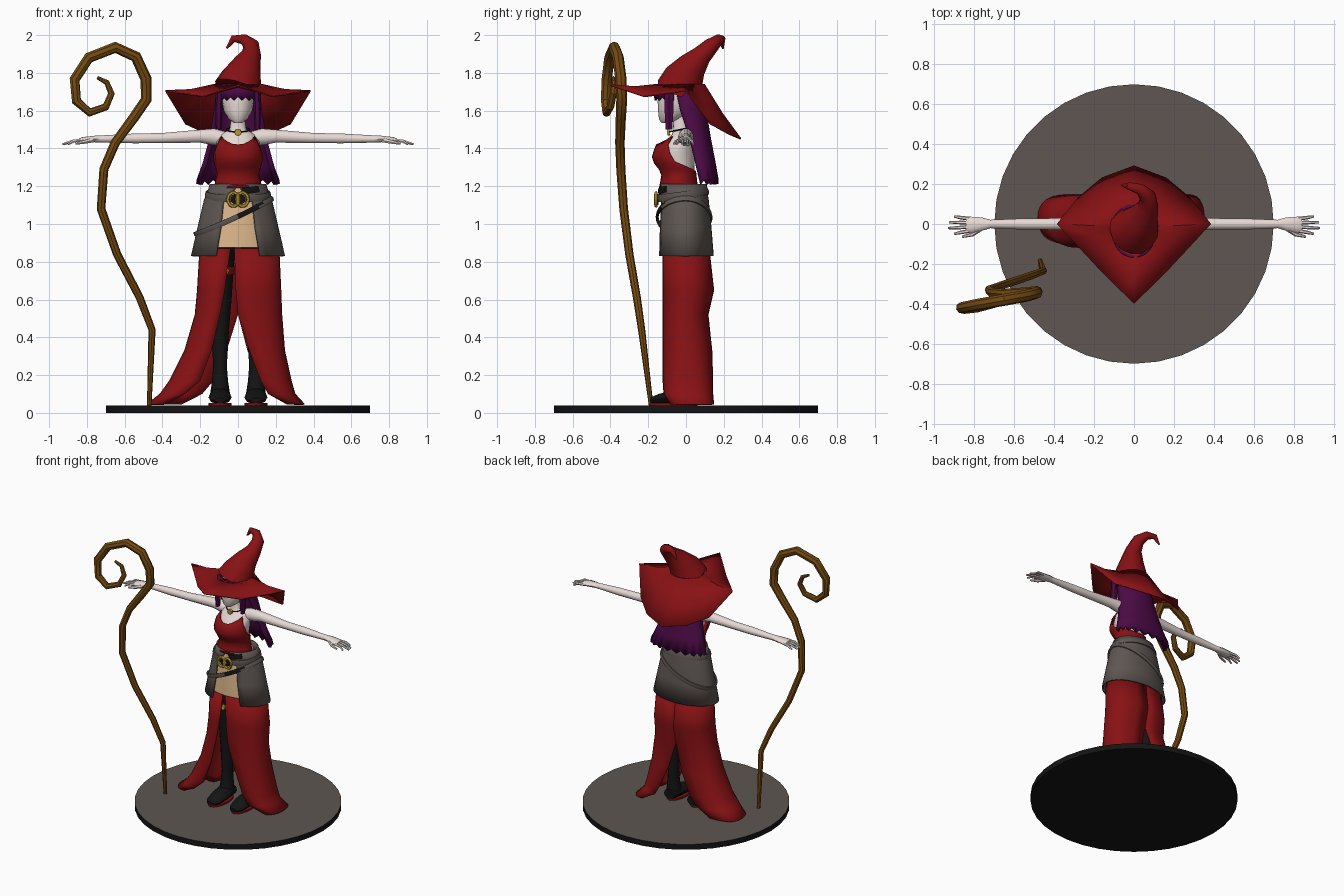
import bpy, bmesh, math
from mathutils import Vector

if "Cube" in bpy.data.objects:
    bpy.data.objects.remove(bpy.data.objects["Cube"])

def mat(name, r, g, b):
    lin = [((c / 255 + 0.055) / 1.055) ** 2.4 if c > 10 else c / 255 / 12.92 for c in (r, g, b)]
    m = bpy.data.materials.new(name)
    m.diffuse_color = (*lin, 1)
    m.use_nodes = True
    m.node_tree.nodes["Principled BSDF"].inputs["Base Color"].default_value = m.diffuse_color
    return m

RED, GREY = mat("red cloth", 136, 17, 20), mat("grey", 94, 86, 82)
BLACK, SKIN = mat("black", 20, 20, 20), mat("pale skin", 236, 222, 217)
TAN, HAIR = mat("tan", 222, 184, 140), mat("purple hair", 76, 10, 70)
GOLD, WOOD = mat("gold", 205, 165, 45), mat("wood", 117, 74, 18)

def interp(x, keys):
    """Piecewise linear lookup; keys are (x, value) with x rising."""
    if x <= keys[0][0]:
        return keys[0][1]
    for (a, p), (b, q) in zip(keys, keys[1:]):
        if x <= b:
            return p + (q - p) * (x - a) / (b - a)
    return keys[-1][1]

def finish(name, bm, mats, thick=0):
    bmesh.ops.recalc_face_normals(bm, faces=bm.faces)
    me = bpy.data.meshes.new(name)
    bm.to_mesh(me)
    bm.free()
    ob = bpy.data.objects.new(name, me)
    bpy.context.collection.objects.link(ob)
    for m in mats:
        me.materials.append(m)
    if thick:
        so = ob.modifiers.new("thickness", "SOLIDIFY")
        so.thickness, so.offset = thick, 0
    return ob

def loft(name, rows, m, closed=True, caps=True, thick=0):
    bm = bmesh.new()
    vs = [[bm.verts.new(p) for p in row] for row in rows]
    n = len(rows[0])
    for a, b in zip(vs, vs[1:]):
        for i in range(n if closed else n - 1):
            j = (i + 1) % n
            bm.faces.new((a[i], a[j], b[j], b[i]))
    if closed and caps:
        bm.faces.new(vs[0])
        bm.faces.new(vs[-1])
    return finish(name, bm, [m], thick)

def ring(x, y, z, rx, ry, n=16):
    return [(x + rx * math.cos(k * math.tau / n), y + ry * math.sin(k * math.tau / n), z) for k in range(n)]

def stack(name, data, m, n=16, **kw):
    """Loft of level ellipses (x, y, z, rx, ry)."""
    return loft(name, [ring(*d, n) for d in data], m, **kw)

def sweep(name, pts, radii, m, n=8, closed=False):
    pts = [Vector(p) for p in pts]
    rows, normal = [], None
    for i, p in enumerate(pts):
        if closed:
            t = pts[(i + 1) % len(pts)] - pts[i - 1]
        else:
            t = pts[min(i + 1, len(pts) - 1)] - pts[max(i - 1, 0)]
        t.normalize()
        if normal is None:
            normal = Vector((0, 0, 1)) if abs(t.z) < 0.9 else Vector((0, 1, 0))
        normal = (normal - t * normal.dot(t)).normalized()
        side = t.cross(normal)
        r = radii[i] if isinstance(radii, list) else radii
        a, b = r if isinstance(r, tuple) else (r, r)
        rows.append([p + side * a * math.cos(k * math.tau / n) + normal * b * math.sin(k * math.tau / n)
                     for k in range(n)])
    if closed:
        rows.append(rows[0])
    ob = loft(name, rows, m, caps=not closed)
    return ob

# Base disc: black with a grey top
bm = bmesh.new()
bmesh.ops.create_cone(bm, cap_ends=True, segments=36, radius1=0.70, radius2=0.70, depth=0.04)
bmesh.ops.translate(bm, vec=(0, 0, 0.02), verts=bm.verts)
for f in bm.faces:
    f.material_index = 1 if f.normal.z > 0.5 else 0
finish("base", bm, [BLACK, GREY])

# Staff with a spiral head
staff = [(-.47, -.185, .04), (-.455, -.235, .44), (-.52, -.26, .61), (-.64, -.30, .84), (-.725, -.33, 1.08),
         (-.71, -.345, 1.29), (-.65, -.35, 1.43), (-.55, -.345, 1.565), (-.485, -.34, 1.66), (-.488, -.345, 1.77),
         (-.54, -.36, 1.885), (-.65, -.38, 1.935), (-.79, -.405, 1.88), (-.865, -.42, 1.765), (-.855, -.425, 1.65),
         (-.785, -.42, 1.59), (-.70, -.40, 1.62), (-.67, -.385, 1.69), (-.695, -.38, 1.75), (-.745, -.385, 1.775)]
sweep("staff", staff, [.012, .019, .021, .022, .023, .024, .025, .027, .029, .03, .03, .03, .029, .028, .026,
                       .023, .02, .018, .015, .009], WOOD)

# Hat brim: dipping pointed edge
half = [(0, -.40, 1.735), (.18, -.22, 1.675), (.385, 0, 1.705), (.28, .13, 1.53), (.16, .23, 1.475), (0, .29, 1.45)]
keys = [Vector(p) for p in half + [(-x, y, z) for x, y, z in half[-2::-1]]]
edge = [a.lerp(b, k / 3) for a, b in zip(keys, keys[1:]) for k in range(3)]
inner = []
for p in edge:
    a = math.atan2(p.y + .02, p.x)
    inner.append(Vector((.115 * math.cos(a), -.02 + .115 * math.sin(a), 1.74)))
mid = [a.lerp(b, .5) + Vector((0, 0, -.012)) for a, b in zip(inner, edge)]
loft("hat_brim", [edge, mid, inner], RED, caps=False, thick=.008)
# Hat crown: bent, curling cone
sweep("hat_crown", [(0, -.03, 1.715), (.02, -.01, 1.775), (.045, .035, 1.84), (.07, .085, 1.895), (.07, .135, 1.945),
                    (.03, .175, 1.978), (-.025, .19, 1.98), (-.06, .195, 1.93)],
      [.128, .108, .078, .053, .042, .028, .019, .005], RED, 14)

# Head, neck and chest
stack("head", [(0, -.105, 1.535, .02, .025), (0, -.085, 1.555, .05, .058), (0, -.06, 1.60, .076, .088),
               (0, -.055, 1.65, .084, .095), (0, -.05, 1.70, .085, .095), (0, -.045, 1.745, .07, .08)], SKIN)
stack("chest", [(0, -.03, 1.22, .09, .075), (0, -.035, 1.30, .098, .08), (0, -.05, 1.38, .115, .098),
                (0, -.035, 1.435, .115, .08), (0, -.02, 1.475, .09, .055), (0, -.025, 1.50, .045, .042),
                (0, -.035, 1.57, .035, .037)], SKIN)

# Bodice: high in front, low at the back
front = [(1.19, -.14), (1.27, -.125), (1.32, -.165), (1.36, -.18), (1.42, -.155), (1.46, -.10)]
back = [(1.19, .06), (1.28, .05), (1.4, .055)]
width = [(1.19, .125), (1.27, .108), (1.35, .132), (1.42, .122), (1.46, .112)]
rows = []
for k in range(8):
    row = []
    for i in range(28):
        a = i * math.tau / 28
        top = interp(-math.sin(a), [(-1, 1.28), (0, 1.33), (.35, 1.40), (.62, 1.465), (1, 1.42)])
        z = 1.19 + (top - 1.19) * k / 7
        yf, yb = interp(z, front), interp(z, back)
        row.append((interp(z, width) * math.cos(a), (yf + yb) / 2 + (yb - yf) / 2 * math.sin(a), z))
    rows.append(row)
loft("bodice", rows, RED, caps=False, thick=.006)

# Necklace
sweep("necklace_cord", [(.062 * math.cos(a), -.03 + .06 * math.sin(a), 1.50 - .012 * math.sin(a) * -1)
                        for a in [k * math.tau / 16 for k in range(16)]], .004, BLACK, 5, True)
sweep("pendant", [(0, -.085, 1.487), (0, -.10, 1.485)], .018, GOLD, 10)

# Hair: long back sheet, fringe, side locks
rows = []
for q, (z, rx, ys, yb) in enumerate([(1.74, .10, -.06, .085), (1.6, .115, -.03, .095), (1.45, .14, .02, .12),
                                     (1.32, .175, .05, .145), (1.21, .21, .075, .16)]):
    rows.append([(-rx * math.cos(math.pi * i / 18), ys + (yb - ys) * math.sin(math.pi * i / 18) ** .7,
                  z + (.025 * (i % 2) if q == 4 else 0)) for i in range(19)])
loft("back_hair", rows, HAIR, closed=False, thick=.025)
fringe = [math.pi * (1.03 + .94 * i / 14) for i in range(15)]
loft("fringe", [[(.1 * math.cos(a), -.055 + .108 * math.sin(a), z + w * (i % 2)) for i, a in enumerate(fringe)]
                for z, w in ((1.74, 0), (1.70, 0), (1.655, .018))], HAIR, closed=False, thick=.012)

for s, side in ((-1, "left"), (1, "right")):
    stack(side + "_hair_lock", [(s * .098, -.09, 1.73, .018, .028), (s * .102, -.09, 1.6, .019, .027),
                                (s * .103, -.09, 1.50, .014, .02)], HAIR, 6)
    # Arm, hand and fingers
    arm = [(.07, 0, 1.45), (.13, 0, 1.462), (.2, 0, 1.465), (.4, 0, 1.455), (.55, 0, 1.453), (.72, 0, 1.45),
           (.76, 0, 1.45), (.82, -.005, 1.445), (.84, -.005, 1.442)]
    sweep(side + "_arm", [(s * x, y, z) for x, y, z in arm],
          [(.045, .04), (.042, .046), (.035, .036), (.029, .028), (.028, .027), (.021, .02), (.033, .018),
           (.042, .016), (.036, .012)], SKIN, 10)
    for k in range(4):
        y, tip = -.034 + .02 * k, (.90, .93, .925, .90)[k]
        sweep(f"{side}_finger_{k + 1}", [(s * .82, y, 1.443), (s * .87, y * 1.25, 1.44), (s * tip, y * 1.45, 1.422)],
              [.010, .009, .006], SKIN, 6)
    sweep(side + "_thumb", [(s * .765, -.02, 1.445), (s * .81, -.052, 1.435), (s * .86, -.064, 1.425)],
          [.014, .011, .006], SKIN, 6)
    # Legs and boots
    x = s * .095
    stack(side + "_leg", [(x, 0, .88, .08, .085), (x + .005, 0, .6, .056, .06), (x, .01, .45, .048, .052),
                          (x, .01, .25, .036, .042), (x, .01, .17, .042, .046), (x, 0, .08, .056, .055)], BLACK, 12)
    sweep(side + "_boot", [(x, .06, .085), (x, -.02, .09), (x, -.09, .082), (x, -.15, .072), (x, -.19, .066)],
          [(.045, .036), (.058, .045), (.061, .036), (.055, .026), (.028, .014)], BLACK, 10)
    stack(side + "_sole", [(x, -.065, .04, .06, .125), (x, -.065, .052, .06, .125)], RED, 16)

# Garter with gold clasp
stack("garter", [(-.095, 0, .73, .078, .082), (-.095, 0, .775, .084, .088)], RED, 14)
sweep("garter_clasp", [(-.065, -.075, .752), (-.065, -.092, .752)], .018, GOLD, 8)

# Long red skirt: two trailing halves, open in front and slit behind
levels = [(.87, -.12, .12), (.65, -.12, .145), (.52, -.12, .115), (.33, -.12, .135), (.17, -.12, .14),
          (.10, -.115, .14), (.045, -.08, .145)]
halves = {"left_skirt": [(-.04, -.20, 0), (-.07, -.213, 0), (-.095, -.225, 0), (-.14, -.28, -.06),
                         (-.20, -.36, -.13), (-.28, -.41, -.19), (-.39, -.48, -.30)],
          "right_skirt": [(-.02, .215, 0), (-.012, .225, 0), (0, .23, 0), (.06, .245, .05), (.12, .28, .12),
                          (.16, .30, .16), (.27, .35, .26)]}
for name, xs in halves.items():
    rows = []
    for (z, yf, yb), (xf, xo, xb) in zip(levels, xs):
        row = []
        for i in range(15):
            t = i / 14
            xi = xf + (xb - xf) * t
            row.append((xi + (xo - xi) * max(0, math.sin(math.pi * t)) ** .65,
                        (yf + yb) / 2 - (yb - yf) / 2 * math.cos(math.pi * t), z))
        rows.append(row)
    loft(name, rows, RED, closed=False, thick=.008)

# Tan underskirt and the grey coat, open in front
stack("underskirt", [(0, -.02, 1.2, .12, .105), (0, -.015, 1.1, .155, .118), (0, -.01, .875, .205, .13)], TAN, 24)
coat = [(1.21, .145, .135, .105, 0), (1.16, .16, .138, .11, .03), (1.13, .175, .14, .115, .075),
        (.98, .21, .148, .13, .09), (.83, .245, .156, .142, .115)]
rows = []
for z, rx, yf, yb, gap in coat:
    a0 = math.asin(gap / rx)
    row = []
    for i in range(33):
        a = a0 + (math.tau - 2 * a0) * i / 32
        row.append((rx * math.sin(a), -math.cos(a) * (yf if math.cos(a) > 0 else yb), z))
    rows.append(row)
loft("coat", rows, GREY, closed=False, thick=.01)

# Waist belt, slanted hip belt with a black stretch, and gold buckle
def around(a, z, off):
    rx, yf, yb = (interp(z, [(c[0], c[k]) for c in coat[::-1]]) + off for k in (1, 2, 3))
    return (rx * math.sin(a), -math.cos(a) * (yf if math.cos(a) > 0 else yb), z)

loop = [k * math.tau / 32 for k in range(32)]
sweep("waist_belt", [around(a, 1.135 + .02 * (1 - math.cos(a)), .005) for a in loop], (.008, .022), GREY, 6, True)
hip = sweep("hip_belt", [around(a, 1.04 + .095 * math.sin(a), .008) for a in loop], (.008, .016), GREY, 6, True)
hip.data.materials.append(BLACK)
for f in hip.data.polygons:
    if f.center.y < -.1 and 0 < f.center.x < .12:
        f.material_index = 1
sweep("belt_strap", [around(a, 1.17 + .02 * a, .006) for a in (.15, .35, .55, .75)], (.008, .02), BLACK, 6)
sweep("buckle_plate", [(0, -.145, 1.13), (0, -.155, 1.13)], (.04, .03), BLACK, 12)
for s, side in ((-1, "left"), (1, "right")):
    sweep(side + "_buckle_ring", [(s * .024 + .03 * math.cos(a), -.158, 1.13 + .036 * math.sin(a))
                                  for a in [k * math.tau / 14 for k in range(14)]], .009, GOLD, 6, True)
sweep("buckle_bar", [(0, -.16, 1.10), (0, -.16, 1.16)], .010, GOLD, 6)

# Smooth shading with sharp edges kept
for ob in bpy.context.collection.objects:
    ob.select_set(True)
    bpy.context.view_layer.objects.active = ob
bpy.ops.object.shade_smooth_by_angle(angle=math.radians(40))
